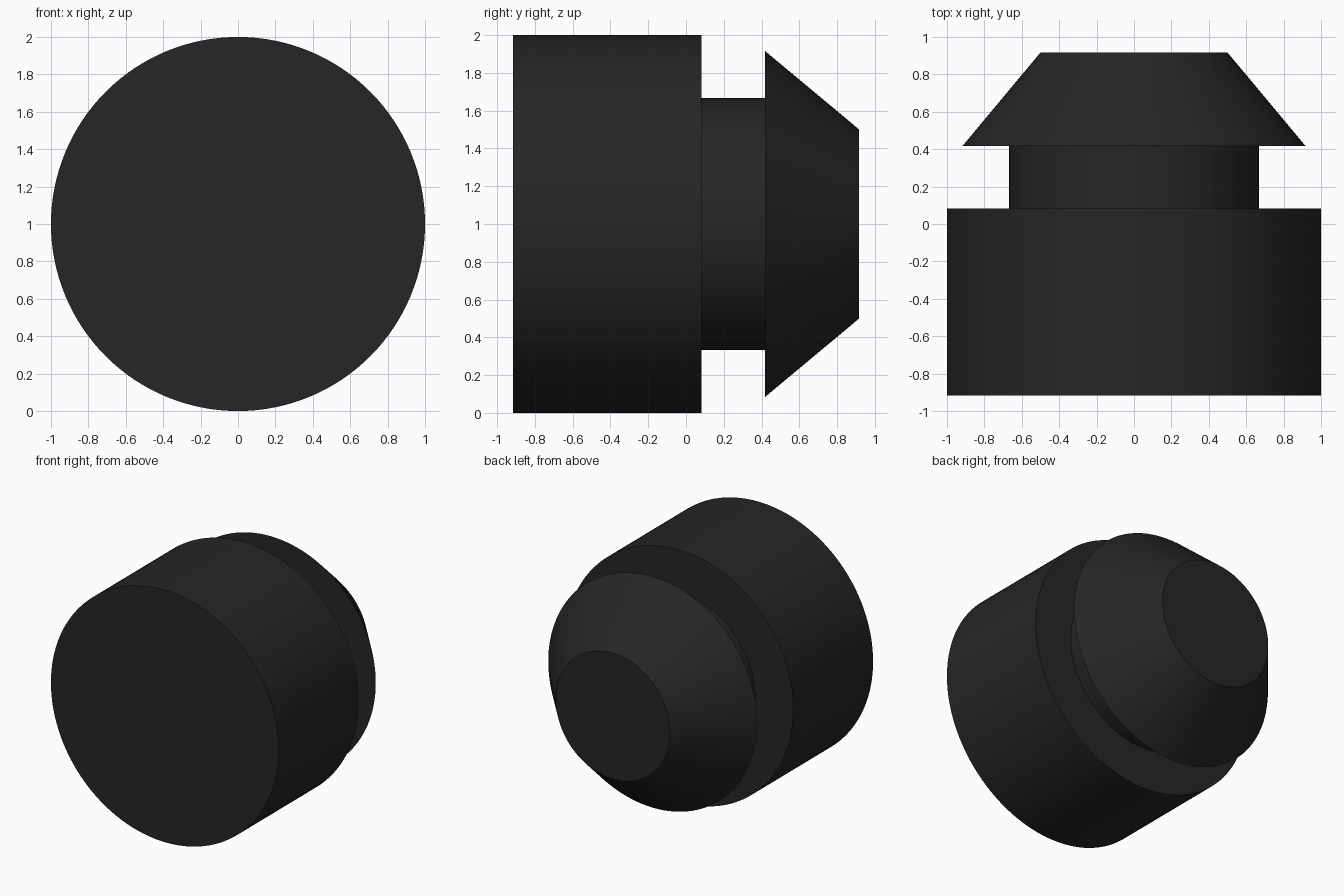
import bpy, bmesh, math
from mathutils import Matrix

if "Cube" in bpy.data.objects:
    bpy.data.objects.remove(bpy.data.objects["Cube"])

SEGMENTS = 128
CENTRE_Z = 1.0

black = bpy.data.materials.new("matte_black")
black.diffuse_color = (0.019, 0.019, 0.019, 1.0)
black.use_nodes = True
black.node_tree.nodes["Principled BSDF"].inputs["Base Color"].default_value = black.diffuse_color

# Half profile of the turned plug: (radius, position along y)
profile = [
    (1.0, -0.917), (1.0, 0.083),      # head
    (0.667, 0.083), (0.667, 0.417),   # neck
    (0.917, 0.417), (0.5, 0.917),     # tapered barb
]

# Rings joined by side walls, closed with a flat disc at each end
bm = bmesh.new()
rings = []
for radius, y in profile:
    angles = [2 * math.pi * i / SEGMENTS for i in range(SEGMENTS)]
    rings.append([bm.verts.new((radius * math.cos(a), y, radius * math.sin(a)))
                  for a in angles])
for a, b in zip(rings, rings[1:]):
    for i in range(SEGMENTS):
        j = (i + 1) % SEGMENTS
        bm.faces.new((a[i], a[j], b[j], b[i]))
bm.faces.new(rings[0])
bm.faces.new(rings[-1])
bmesh.ops.recalc_face_normals(bm, faces=bm.faces)
bmesh.ops.transform(bm, matrix=Matrix.Translation((0, 0, CENTRE_Z)), verts=bm.verts)

mesh = bpy.data.meshes.new("push_in_plug")
bm.to_mesh(mesh)
bm.free()
mesh.materials.append(black)
plug = bpy.data.objects.new("push_in_plug", mesh)
bpy.context.collection.objects.link(plug)

# Smooth round walls, sharp rims
bpy.context.view_layer.objects.active = plug
plug.select_set(True)
bpy.ops.object.shade_smooth_by_angle(angle=math.radians(30))
